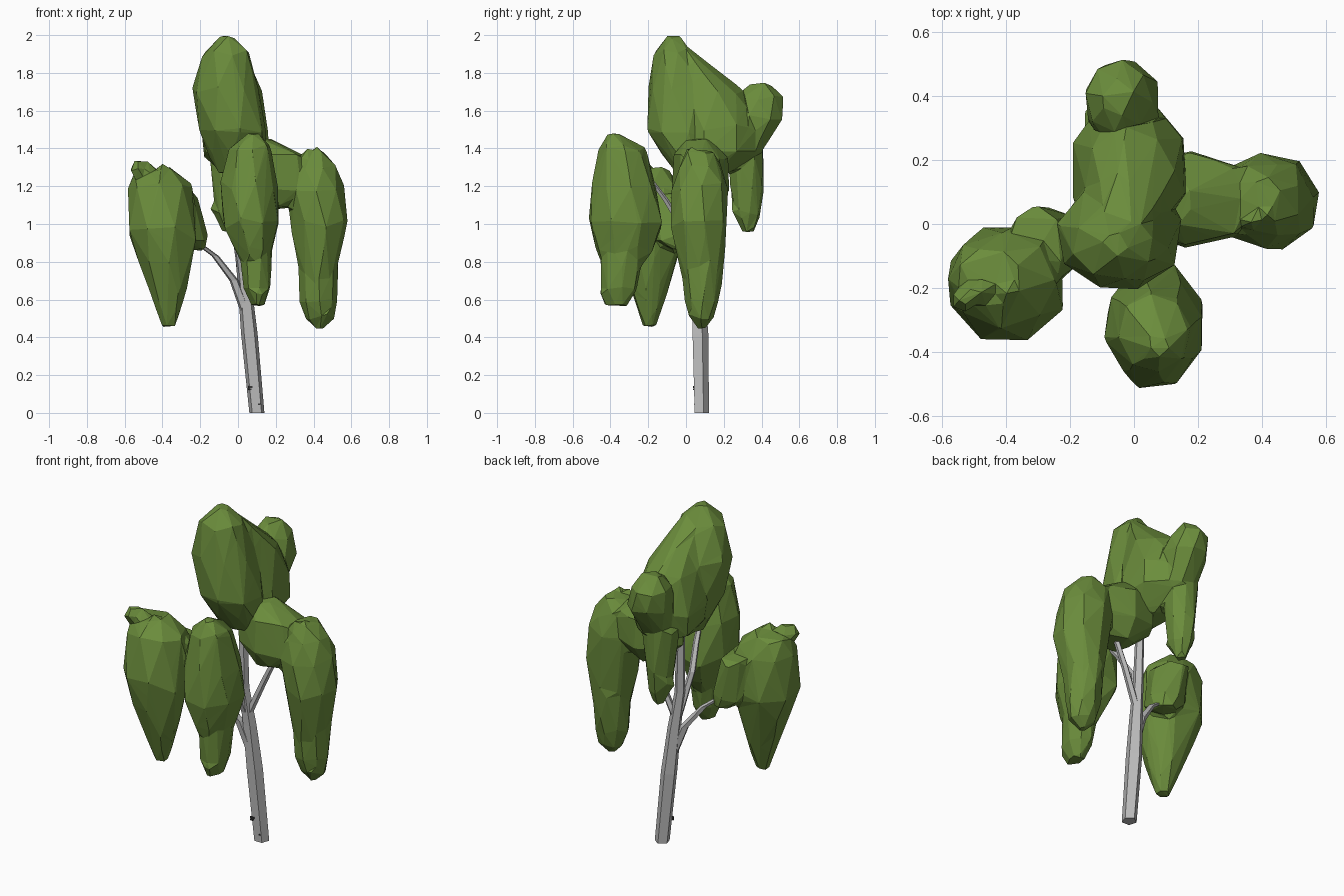
import bpy, bmesh, math, random
from mathutils import Vector

if "Cube" in bpy.data.objects:
    bpy.data.objects.remove(bpy.data.objects["Cube"])

random.seed(11)


def material(name, rgb):
    m = bpy.data.materials.new(name)
    m.diffuse_color = (*rgb, 1)
    m.use_nodes = True
    m.node_tree.nodes["Principled BSDF"].inputs["Base Color"].default_value = m.diffuse_color
    return m


LEAF = material("leaf green", (0.147, 0.265, 0.045))
BARK = material("pale bark", (0.50, 0.50, 0.50))
MARK = material("dark bark mark", (0.04, 0.04, 0.04))


def finish(bm, name, mat):
    bmesh.ops.recalc_face_normals(bm, faces=bm.faces)
    me = bpy.data.meshes.new(name)
    bm.to_mesh(me)
    bm.free()
    me.materials.append(mat)
    ob = bpy.data.objects.new(name, me)
    bpy.context.collection.objects.link(ob)
    return ob


def lobe(bm, rings):
    """Convex, slightly ragged lump through rings (z, x0, x1, y0, y1)."""
    vs = []
    for z, x0, x1, y0, y1 in rings:
        start = random.uniform(0, 0.8)
        size = min(x1 - x0, y1 - y0)
        for i in range(8):
            a = start + i * math.pi / 4
            k = 0.52 * random.uniform(0.97, 1.05)
            vs.append(bm.verts.new((
                (x0 + x1) / 2 + (x1 - x0) * k * math.cos(a),
                (y0 + y1) / 2 + (y1 - y0) * k * math.sin(a),
                min(2.0, z + random.uniform(-0.1, 0.1) * size))))
    res = bmesh.ops.convex_hull(bm, input=vs)
    junk = {g for g in res["geom_interior"] + res["geom_unused"]
            if isinstance(g, bmesh.types.BMVert)}
    bmesh.ops.delete(bm, geom=list(junk), context='VERTS')


def knobs(bm, centre, spread, count):
    """Small pointed leaf tufts around a centre."""
    for _ in range(count):
        p = Vector(c + random.uniform(-s, s) for c, s in zip(centre, spread))
        r = random.uniform(0.025, 0.045)
        lobe(bm, [(p.z + dz * r, p.x - r * k, p.x + r * k, p.y - r * k, p.y + r * k)
                  for dz, k in ((1.3, 0.3), (0, 1), (-1.3, 0.3))])


def foliage(name, lobes, tufts, faces):
    bm = bmesh.new()
    for rings in lobes:
        lobe(bm, rings)
    for centre, spread, count in tufts:
        knobs(bm, centre, spread, count)
    ob = finish(bm, name, LEAF)
    # fuse the lumps, then reduce to large flat facets
    rm = ob.modifiers.new("fuse", 'REMESH')
    rm.mode = 'VOXEL'
    rm.voxel_size = 0.016
    dg = bpy.context.evaluated_depsgraph_get()
    n = sum(len(p.vertices) - 2 for p in ob.evaluated_get(dg).data.polygons)
    de = ob.modifiers.new("facets", 'DECIMATE')
    de.ratio = min(1, faces / n)


# left foliage: hanging drop with an arm toward the trunk
foliage("left_foliage", [
    [(1.28, -.55, -.35, -.25, -.08), (1.2, -.58, -.25, -.32, -.03), (.95, -.585, -.22, -.37, -.01),
     (.82, -.53, -.25, -.34, -.05), (.65, -.45, -.28, -.29, -.10), (.46, -.40, -.33, -.23, -.16)],
    [(1.15, -.40, -.22, -.20, .05), (.92, -.36, -.16, -.17, .05), (.87, -.30, -.18, -.10, .04)],
], [((-.45, -.16, 1.27), (.09, .08, .02), 5), ((-.37, -.2, .56), (.04, .04, .05), 4)], 210)

# front foliage: drop with a narrow tail
foliage("front_foliage", [
    [(1.48, .05, .11, -.41, -.36), (1.4, -.04, .17, -.46, -.22), (1.2, -.09, .21, -.49, -.16),
     (1.0, -.08, .22, -.515, -.13), (.84, 0, .17, -.47, -.19), (.75, .04, .15, -.42, -.25)],
    [(.85, .01, .18, -.45, -.23), (.66, .03, .17, -.45, -.26), (.57, .07, .14, -.40, -.31)],
], [((.1, -.36, .66), (.05, .07, .06), 5)], 200)

# right foliage: arm from the trunk and a long drop
foliage("right_foliage", [
    [(1.44, .02, .18, 0, .15), (1.36, -.03, .37, -.06, .22), (1.2, -.03, .37, -.07, .22),
     (1.09, .08, .32, -.02, .15)],
    [(1.38, .36, .46, 0, .14), (1.3, .28, .52, -.04, .19), (1.2, .26, .55, -.07, .22),
     (1.0, .29, .58, -.07, .21), (.8, .33, .53, -.03, .20), (.65, .35, .50, 0, .18)],
    [(.85, .32, .53, -.02, .20), (.6, .33, .52, 0, .17), (.5, .36, .51, .03, .14),
     (.45, .41, .45, .06, .10)],
], [((.4, .07, 1.36), (.05, .06, .01), 3), ((.43, .08, .6), (.07, .06, .07), 4)], 230)

# top foliage: tall front lobe, sloping saddle, rear lobe and hanging tail
foliage("top_foliage", [
    [(1.99, -.09, -.02, -.10, -.03), (1.9, -.19, .06, -.17, .04), (1.7, -.24, .11, -.195, .12),
     (1.5, -.20, .14, -.205, .15), (1.36, -.15, .14, -.12, .10), (1.27, -.10, .10, -.06, .05)],
    [(1.94, -.08, .02, -.06, 0), (1.7, -.15, .12, 0, .29), (1.5, -.20, .165, -.05, .40),
     (1.36, -.18, .165, -.05, .39), (1.28, -.10, .12, 0, .22)],
    [(1.74, -.10, 0, .34, .44), (1.68, -.15, .05, .28, .51), (1.56, -.15, .08, .25, .51),
     (1.38, -.13, .05, .22, .41)],
    [(1.4, -.16, .04, .23, .41), (1.2, -.13, .02, .23, .41), (1.05, -.12, 0, .26, .39),
     (.96, -.08, -.03, .30, .36)],
], [((-.06, .44, 1.66), (.06, .05, .05), 3), ((-.07, .32, 1.12), (.04, .05, .07), 4)], 290)


def limb(name, path, sides=5):
    """Tapered faceted limb through (x, y, z, radius) stations."""
    bm = bmesh.new()
    loops = []
    for x, y, z, r in path:
        loops.append([bm.verts.new((x + r * math.sin(i * math.tau / sides + math.pi / sides),
                                    y - r * math.cos(i * math.tau / sides + math.pi / sides), z))
                      for i in range(sides)])
    for a, b in zip(loops, loops[1:]):
        for i in range(sides):
            j = (i + 1) % sides
            bm.faces.new((a[i], a[j], b[j], b[i]))
    bm.faces.new(loops[0])
    bm.faces.new(loops[-1])
    return finish(bm, name, BARK)


# trunk and branches
limb("trunk", [(.10, .08, 0, .042), (.06, .072, .42, .046), (.035, .06, .68, .038),
               (.008, .045, .9, .03), (0, .05, 1.25, .024)])
limb("left_branch", [(.04, .06, .54, .03), (-.02, .04, .70, .026), (-.12, 0, .83, .02),
                     (-.24, -.05, .92, .018)])
limb("right_branch", [(.03, .055, .74, .022), (.12, .07, .95, .02), (.22, .08, 1.16, .016)])
limb("front_branch", [(.02, .05, .74, .024), (-.02, -.03, 1.0, .02), (.01, -.11, 1.13, .018),
                      (.04, -.2, 1.25, .014)])


# small dark bark marks on the trunk
for n, (x, y, z, w, h) in enumerate([(.065, .0405, .137, .026, .010), (.062, .0398, .125, .018, .009),
                                     (.112, .0455, .045, .012, .008)]):
    bm = bmesh.new()
    bmesh.ops.create_cube(bm, size=1)
    for v in bm.verts:
        v.co = Vector((x + v.co.x * w, y + v.co.y * .008, z + v.co.z * h))
    finish(bm, "bark_mark_%d" % (n + 1), MARK)
